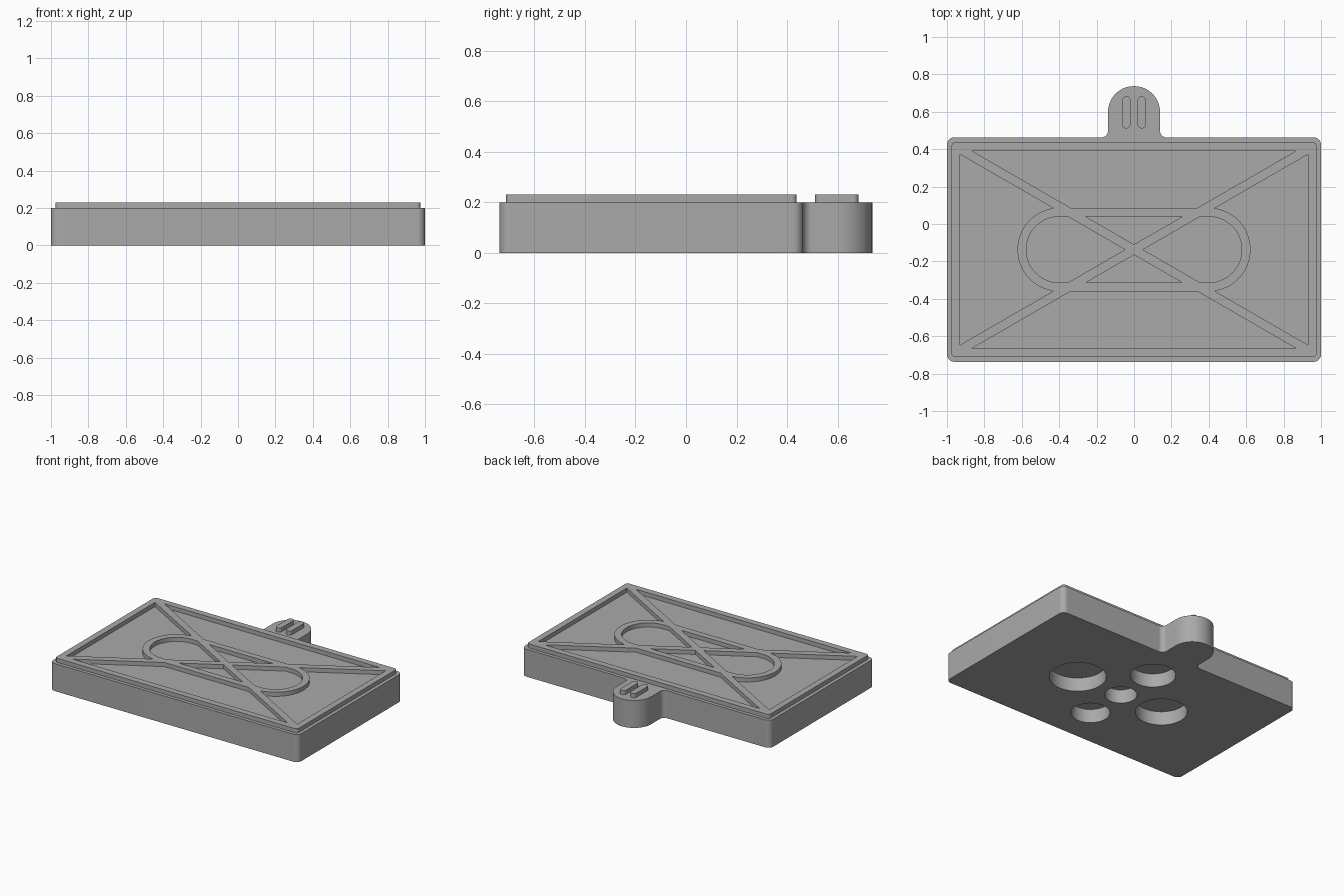
import bpy
import bmesh
import math
from mathutils import Vector

cube = bpy.data.objects.get("Cube")
if cube:
    bpy.data.objects.remove(cube)

BASE_TOP, RIB_TOP, EMBED = 0.2, 0.23, 0.19
PLATE_Y = -0.137          # centre of the rectangular plate

grey = bpy.data.materials.new("plain grey")
grey.use_nodes = True
colour = (0.4, 0.4, 0.4, 1)
grey.diffuse_color = colour
grey.node_tree.nodes["Principled BSDF"].inputs["Base Color"].default_value = colour


def rounded(corners, steps=12):
    """Round each (x, y, radius) corner of a counter-clockwise outline."""
    out = []
    for i, (x, y, r) in enumerate(corners):
        p = Vector((x, y))
        if r == 0:
            out.append(p)
            continue
        a = (Vector(corners[i - 1][:2]) - p).normalized()
        b = (Vector(corners[(i + 1) % len(corners)][:2]) - p).normalized()
        half = a.angle(b) / 2
        centre = p + (a + b).normalized() * r / math.sin(half)
        start = p + a * r / math.tan(half) - centre
        end = p + b * r / math.tan(half) - centre
        sweep = math.atan2(start.x * end.y - start.y * end.x, start.dot(end))
        for k in range(steps + 1):
            t = sweep * k / steps
            c, s = math.cos(t), math.sin(t)
            out.append(centre + Vector((start.x * c - start.y * s,
                                        start.x * s + start.y * c)))
    return out


def box_outline(w, h, r=0.0, cx=0.0, cy=0.0, steps=12):
    return rounded([(cx + sx * w, cy + sy * h, r) for sx, sy in
                    ((-1, -1), (1, -1), (1, 1), (-1, 1))], steps)


def prism(name, outline, z0, z1, angle=0.0, location=(0, 0, 0)):
    """Extrude an outline upwards from z0 to z1."""
    bm = bmesh.new()
    face = bm.faces.new([bm.verts.new((p[0], p[1], z0)) for p in outline])
    top = bmesh.ops.extrude_face_region(bm, geom=[face])["geom"]
    bmesh.ops.translate(bm, vec=(0, 0, z1 - z0),
                        verts=[v for v in top if isinstance(v, bmesh.types.BMVert)])
    bmesh.ops.recalc_face_normals(bm, faces=bm.faces)
    mesh = bpy.data.meshes.new(name)
    bm.to_mesh(mesh)
    bm.free()
    mesh.materials.append(grey)
    obj = bpy.data.objects.new(name, mesh)
    obj.location = location
    obj.rotation_euler.z = angle
    bpy.context.collection.objects.link(obj)
    return obj


def combine(target, tool, operation):
    """Apply a boolean and discard the tool."""
    mod = target.modifiers.new("bool", "BOOLEAN")
    mod.object, mod.operation, mod.solver = tool, operation, "EXACT"
    bpy.context.view_layer.update()
    bpy.context.view_layer.objects.active = target
    bpy.ops.object.modifier_apply(modifier=mod.name)
    bpy.data.objects.remove(tool)


def frame(name, outer, inner):
    """Raised band between two outlines."""
    band = prism(name, outer, EMBED, RIB_TOP)
    combine(band, prism("cutter", inner, EMBED - 0.1, RIB_TOP + 0.1), "DIFFERENCE")
    return band


# Plate and rounded back tab share one outline
back, front, tip = PLATE_Y + 0.6, PLATE_Y - 0.6, 0.737
side = [(1, front, 0.04), (1, back, 0.04), (0.139, back, 0.035), (0.139, tip, 0.1385)]
body = prism("base_plate", rounded(side + [(-x, y, r) for x, y, r in reversed(side)], 16),
             0, BASE_TOP)

# Five round pockets of different sizes in the underside
for x, y, r in ((0, 0, 0.107), (0.37, 0, 0.188), (-0.35, 0, 0.171),
                (0, 0.332, 0.15), (0, -0.31, 0.128)):
    circle = [(r * math.cos(math.tau * k / 64), r * math.sin(math.tau * k / 64))
              for k in range(64)]
    combine(body, prism("cutter", circle, -0.1, 0.1, location=(x, PLATE_Y + y, 0)),
            "DIFFERENCE")

# Raised rim, oval ring and crossing diagonals
ribs = frame("raised_ribs", box_outline(0.975, 0.575, 0.02, cy=PLATE_Y, steps=6),
             box_outline(0.929, 0.528, cy=PLATE_Y))
combine(ribs, frame("oval_ring", box_outline(0.623, 0.2235, 0.2234, cy=PLATE_Y, steps=20),
                    box_outline(0.576, 0.1765, 0.1764, cy=PLATE_Y, steps=20)), "UNION")
for sign in (-1, 1):
    combine(ribs, prism("diagonal", box_outline(1.09, 0.024), EMBED, RIB_TOP,
                        sign * math.radians(30), (0, PLATE_Y, 0)), "UNION")

# Two small grip bars on the tab
bars = [prism(f"grip_bar_{label}", box_outline(0.0225, 0.086, 0.0224, x, 0.597, 8),
              EMBED, RIB_TOP) for label, x in (("right", -0.041), ("left", 0.041))]

# Smooth the curved walls, keep the rims sharp
for obj in [body, ribs] + bars:
    bpy.ops.object.select_all(action="DESELECT")
    obj.select_set(True)
    bpy.context.view_layer.objects.active = obj
    bpy.ops.object.shade_smooth_by_angle(angle=math.radians(25))
